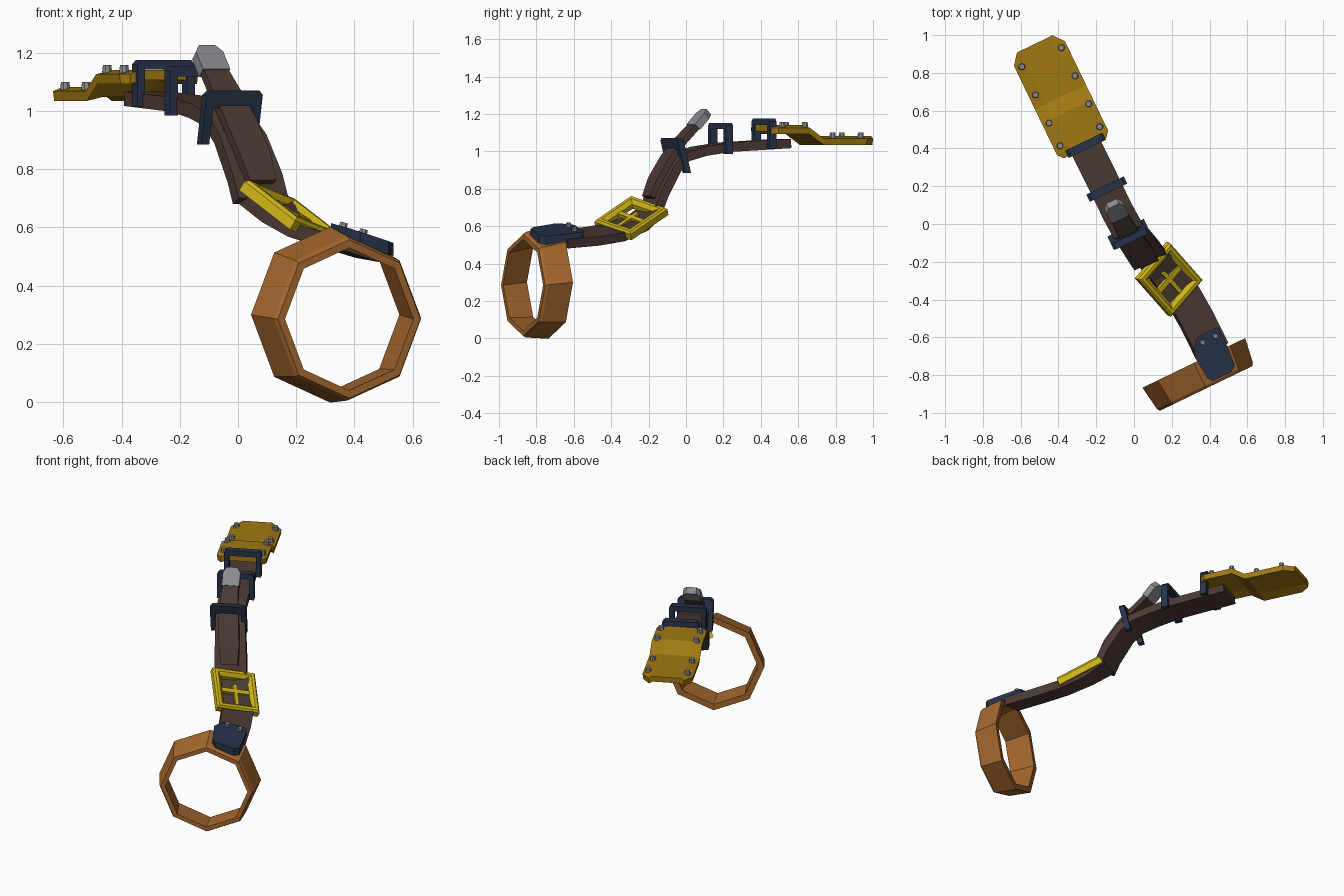
import bpy, bmesh, math
from mathutils import Vector, Matrix

old = bpy.data.objects.get("Cube")
if old:
    bpy.data.objects.remove(old)

# The strap runs along local y; the whole model is turned about z
TURN = Matrix.Rotation(math.radians(25.8), 4, 'Z')


def material(name, colour):
    m = bpy.data.materials.new(name)
    m.use_nodes = True
    m.diffuse_color = (*colour, 1)
    bsdf = next(n for n in m.node_tree.nodes if n.type == 'BSDF_PRINCIPLED')
    bsdf.inputs["Base Color"].default_value = (*colour, 1)
    return m


leather = material("brown leather", (.072, .042, .034))
copper = material("copper", (.37, .135, .027))
navy = material("navy metal", (.021, .034, .07))
ochre = material("ochre plate", (.35, .19, .006))
yellow = material("yellow metal", (.63, .46, .008))
grey = material("grey metal", (.25, .26, .28))


def finish(name, bm, mat):
    bmesh.ops.recalc_face_normals(bm, faces=bm.faces)
    mesh = bpy.data.meshes.new(name)
    bm.to_mesh(mesh)
    bm.free()
    mesh.materials.append(mat)
    obj = bpy.data.objects.new(name, mesh)
    bpy.context.collection.objects.link(obj)
    obj.matrix_world = TURN
    return obj


def loft(name, rings, mat, loop=False):
    """Skin matching closed sections; cap the ends unless they form a loop."""
    bm = bmesh.new()
    rows = [[bm.verts.new(p) for p in ring] for ring in rings]
    pairs = list(zip(rows, rows[1:]))
    if loop:
        pairs.append((rows[-1], rows[0]))
    else:
        bm.faces.new(rows[0])
        bm.faces.new(rows[-1])
    for a, b in pairs:
        for i in range(len(a)):
            j = (i + 1) % len(a)
            bm.faces.new((a[i], a[j], b[j], b[i]))
    return finish(name, bm, mat)


def ribbon(name, path, thick, mat):
    """Flat strap along (u, v, z, half width, roll) stations."""
    rings = []
    for i, (u, v, z, half, roll) in enumerate(path):
        a, b = path[max(i - 1, 0)], path[min(i + 1, len(path) - 1)]
        along = Vector((0, b[1] - a[1], b[2] - a[2])).normalized()
        side = Matrix.Rotation(roll, 3, along) @ Vector((1, 0, 0))
        up = side.cross(along) * thick / 2
        c = Vector((u, v, z))
        rings.append([c - side * half - up, c + side * half - up,
                      c + side * half + up, c - side * half + up])
    return loft(name, rings, mat)


def bolt(name, at, radius, height, tilt=(0, 0, 1)):
    bm = bmesh.new()
    bmesh.ops.create_cone(bm, cap_ends=True, segments=8, radius1=radius,
                          radius2=radius * .8, depth=height)
    rot = Vector((0, 0, 1)).rotation_difference(Vector(tilt)).to_matrix().to_4x4()
    bm.transform(Matrix.Translation(at) @ rot)
    finish(name, bm, grey)


# Octagonal ring, slightly wider at the back
rings = []
for k in range(8):
    a = math.tau * k / 8
    section = [(-.95, .285, .245), (-.95, .285, .272), (-.935, .287, .282),
               (-.80, .3, .302), (-.80, .3, .264)]
    rings.append([(-.035 + r * math.cos(a), v, z + r * math.sin(a))
                  for v, z, r in section])
loft("ring", rings, copper, loop=True)

# Straps
ribbon("lower_strap", [(.08, -.785, .53, .093, .28), (.078, -.6, .545, .093, .28),
                       (.068, -.45, .567, .093, .28), (.04, -.3, .62, .09, .25),
                       (.0, -.18, .70, .085, .1)], .05, leather)
ribbon("upper_strap", [(-.01, -.2, .69, .095, 0), (-.015, -.165, .77, .095, 0),
                       (-.03, -.08, .905, .09, 0), (-.045, -.01, .97, .085, 0),
                       (-.05, .1, 1.0, .085, 0), (-.05, .25, 1.022, .085, 0),
                       (-.052, .45, 1.033, .085, 0), (-.055, .61, 1.042, .085, 0)],
       .05, leather)
ribbon("tongue", [(-.015, -.215, .755, .05, 0), (-.025, -.17, .85, .06, 0),
                  (-.04, -.09, .965, .06, 0), (-.05, -.02, 1.045, .055, 0),
                  (-.055, .075, 1.135, .046, 0)], .034, leather)
ribbon("tongue_tip", [(-.055, .07, 1.13, .052, 0), (-.055, .125, 1.19, .052, 0),
                      (-.055, .147, 1.212, .03, 0)], .042, grey)


# Staple-shaped strap loops
def staple(name, v, top, bottom, bar, lean=0, half=.11, leg=.03, depth=.042):
    inner = half - leg
    right = [(inner, top - bar), (inner, bottom), (half, bottom),
             (half, top - .015), (half - .015, top)]
    outline = right + [(-x, z) for x, z in reversed(right)]
    rings = [[(-.049 + x, v + d + lean * (top - z), z) for x, z in outline]
             for d in (-depth / 2, depth / 2)]
    loft(name, rings, navy)


staple("front_loop", -.062, 1.07, .885, .06, lean=.25, half=.107, depth=.035)
staple("middle_loop", .229, 1.152, .985, .033)
staple("rear_loop", .487, 1.175, 1.015, .033)

# Stepped end plate with lowered borders
rings = []
for v, half, z in [(.475, .125, 1.14), (.505, .15, 1.14), (.69, .15, 1.14),
                   (.775, .15, 1.082), (1.03, .15, 1.082), (1.087, .105, 1.082)]:
    columns = [(-half, z - .014), (-.085, z), (.085, z), (half, z - .014)]
    ring = [(-.058 + x, v, h) for x, h in columns]
    ring += [(-.058 + x * .97, v, h - .034) for x, h in reversed(columns)]
    rings.append(ring)
loft("end_plate", rings, ochre)
for side in (-1, 1):
    for n, (v, z) in enumerate([(.543, 1.142), (.677, 1.142), (.842, 1.085), (1.008, 1.085)]):
        bolt(f"plate_bolt_{n}_{side}", (-.056 + side * .116, v, z), .019, .03)

# Square buckle, tilted, with crossbar and prong
e1 = Vector((-.071, .2535, .135)).normalized()
e2 = Vector((.233, .1065, -.065)).normalized()
e2 = (e2 - e1 * e1.dot(e2)).normalized()
up = e2.cross(e1)
centre = Vector((.05, -.353, .667))
profile = [(0, -.048), (0, -.012), (.01, 0), (.028, 0), (.048, -.02), (.048, -.048)]
rings = [[centre + e1 * s1 * (.148 - r) + e2 * s2 * (.132 - r) + up * h
          for r, h in profile]
         for s1, s2 in ((1, 1), (1, -1), (-1, -1), (-1, 1))]
loft("buckle_frame", rings, yellow, loop=True)


def bar(name, a, b, across, half, mat):
    rings = [[p + across * sx * half + up * h
              for sx, h in ((-1, -.04), (1, -.04), (1, -.018), (-1, -.018))]
             for p in (a, b)]
    loft(name, rings, mat)


bar("buckle_crossbar", centre - e2 * .09, centre + e2 * .09, e1, .014, yellow)
bar("buckle_prong", centre - e1 * .11, centre + e1 * .05, e2, .011, yellow)

# Navy clasp plate over the ring
rings = []
for v, left, right in [(-.93, .015, .125), (-.905, -.005, .155), (-.77, -.017, .165),
                       (-.70, .02, .165), (-.683, .05, .155)]:
    level = [(u, v, .582 - .3 * (u - .075) + .12 * (v + .81)) for u in (left, right)]
    base = [(u, v, z - .045) for u, v, z in reversed(level)]
    rings.append(level + base)
loft("clasp_plate", rings, navy)
for n, u in enumerate((.052, .128)):
    bolt(f"clasp_bolt_{n}", (u, -.722, .597 - .3 * (u - .075)), .017, .026, (.28, -.11, 1))
